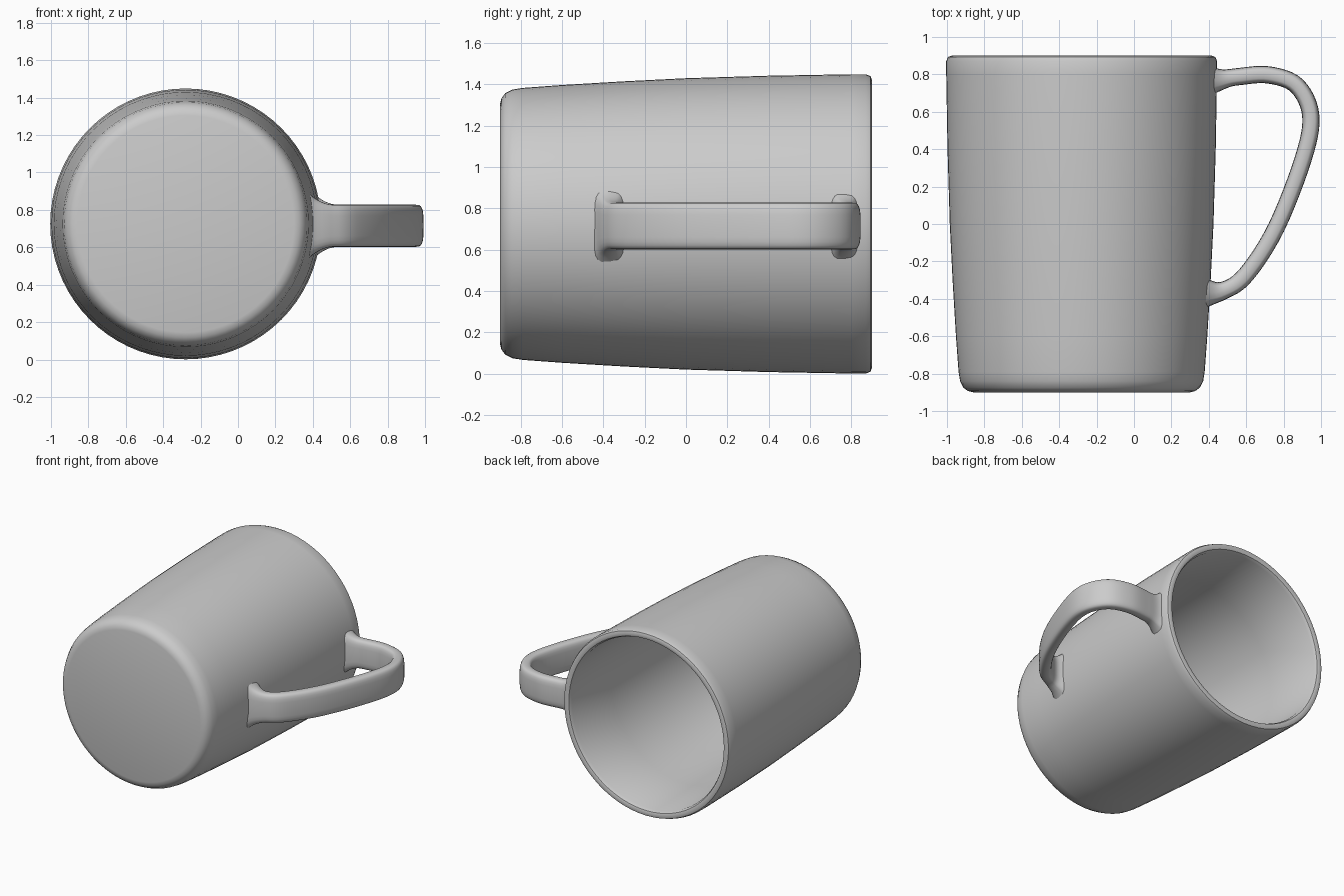
import bpy
import bmesh
import math
from mathutils import Vector

cube = bpy.data.objects.get("Cube")
if cube:
    bpy.data.objects.remove(cube, do_unlink=True)

clay = bpy.data.materials.new("grey clay")
clay.use_nodes = True
GREY = (0.6, 0.6, 0.6, 1)
clay.diffuse_color = GREY
clay.node_tree.nodes["Principled BSDF"].inputs["Base Color"].default_value = GREY

CENTRE = Vector((-0.28, 0, 0.725))


def skin_rings(name, rings):
    """Bridge closed rings of points in order and cap both ends."""
    bm = bmesh.new()
    loops = [[bm.verts.new(p) for p in ring] for ring in rings]
    n = len(loops[0])
    for a, b in zip(loops, loops[1:]):
        for i in range(n):
            j = (i + 1) % n
            bm.faces.new((a[i], a[j], b[j], b[i]))
    bm.faces.new(loops[0])
    bm.faces.new(loops[-1])
    bmesh.ops.recalc_face_normals(bm, faces=bm.faces)
    mesh = bpy.data.meshes.new(name)
    bm.to_mesh(mesh)
    bm.free()
    obj = bpy.data.objects.new(name, mesh)
    bpy.context.collection.objects.link(obj)
    mesh.materials.append(clay)
    bpy.ops.object.select_all(action="DESELECT")
    obj.select_set(True)
    bpy.context.view_layer.objects.active = obj
    bpy.ops.object.shade_smooth_by_angle(angle=math.radians(40))
    return obj


def spline(points, steps):
    """Smooth path through the points."""
    pts = [Vector(p) for p in points]
    pts = [2 * pts[0] - pts[1]] + pts + [2 * pts[-1] - pts[-2]]
    path = []
    for a, b, c, d in zip(pts, pts[1:], pts[2:], pts[3:]):
        for s in range(steps):
            t = s / steps
            path.append(0.5 * (2 * b + (c - a) * t + (2 * a - 5 * b + 4 * c - d) * t ** 2
                               + (3 * b - a - 3 * c + d) * t ** 3))
    path.append(pts[-2])
    return path


# Mug body: outside from base to lip, then inside down to the floor (radius, y)
profile = [(0.58, -0.9), (0.608, -0.893), (0.632, -0.875), (0.65, -0.84), (0.658, -0.79),
           (0.672, -0.6), (0.69, -0.3), (0.705, 0.0), (0.717, 0.4), (0.724, 0.8),
           (0.724, 0.87), (0.715, 0.893), (0.695, 0.9), (0.675, 0.893), (0.664, 0.87),
           (0.655, 0.4), (0.64, 0.0), (0.61, -0.6), (0.595, -0.74), (0.57, -0.79), (0.52, -0.81)]
SIDES = 72
body_rings = []
for r, y in profile:
    body_rings.append([CENTRE + Vector((r * math.cos(2 * math.pi * i / SIDES), y,
                                        r * math.sin(2 * math.pi * i / SIDES)))
                       for i in range(SIDES)])
skin_rings("mug_body", body_rings)

# Handle: rounded strap swept along a loop, flaring into the wall at both ends
loop = [(0.385, 0.765, 0), (0.46, 0.772, 0), (0.56, 0.788, 0), (0.72, 0.797, 0),
        (0.87, 0.74, 0), (0.945, 0.58, 0), (0.905, 0.35, 0), (0.76, -0.02, 0),
        (0.6, -0.27, 0), (0.48, -0.355, 0), (0.36, -0.37, 0)]
path = spline(loop, 6)
travelled = [0.0]
for a, b in zip(path, path[1:]):
    travelled.append(travelled[-1] + (b - a).length)


def rounded(v):
    return math.copysign(abs(v) ** 0.55, v)


handle_rings = []
last = len(path) - 1
for k, p in enumerate(path):
    tangent = (path[min(k + 1, last)] - path[max(k - 1, 0)]).normalized()
    if k in (0, last):
        tangent = Vector((1 if k == 0 else -1, 0, 0))
    side = Vector((-tangent.y, tangent.x, 0))
    end = min(travelled[k], travelled[-1] - travelled[k])
    flare = max(0, 1 - end / 0.15) ** 2
    thick, wide = 0.046 + 0.05 * flare, 0.113 + 0.08 * flare
    ring = []
    for i in range(24):
        ang = 2 * math.pi * i / 24
        ring.append(p + side * thick * rounded(math.cos(ang))
                    + Vector((0, 0, 0.715 + wide * rounded(math.sin(ang)))))
    handle_rings.append(ring)
skin_rings("handle", handle_rings)
